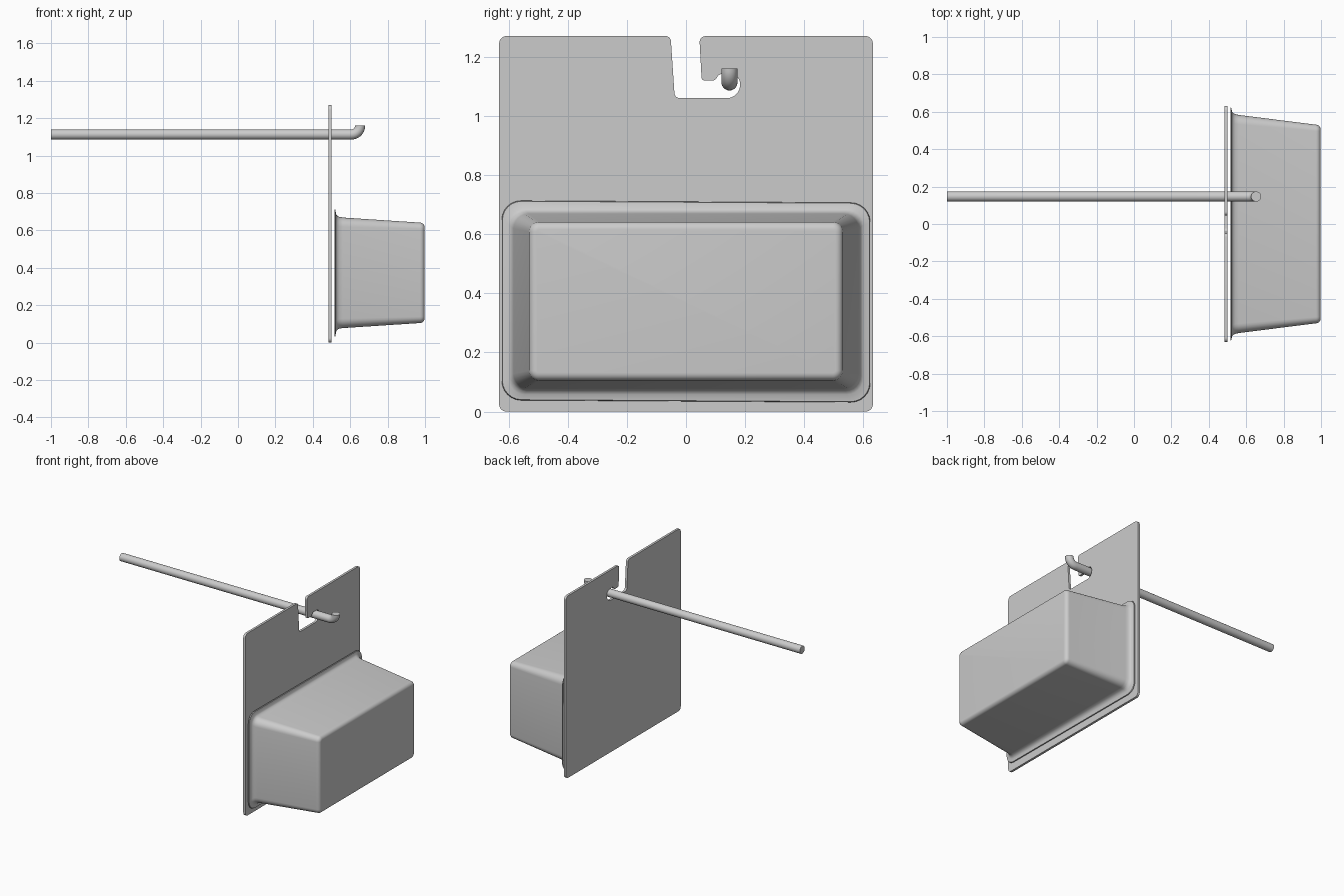
import bpy, bmesh, math
from mathutils import Vector

if "Cube" in bpy.data.objects:
    bpy.data.objects.remove(bpy.data.objects["Cube"])


def fillet(points, seg=6):
    """Round each (y, z, radius) corner of a closed outline."""
    out = []
    n = len(points)
    for i, (y, z, r) in enumerate(points):
        p = Vector((y, z))
        a = (Vector(points[i - 1][:2]) - p).normalized()
        b = (Vector(points[(i + 1) % n][:2]) - p).normalized()
        half = a.angle(b) / 2
        centre = p + (a + b).normalized() * r / math.sin(half)
        start = p + a * r / math.tan(half) - centre
        end = p + b * r / math.tan(half) - centre
        sweep = start.angle_signed(end)
        ang = math.atan2(start.y, start.x)
        for k in range(seg + 1):
            t = ang - sweep * k / seg
            out.append(centre + r * Vector((math.cos(t), math.sin(t))))
    return out


def loft(name, rings, cap_start=True, cap_end=True):
    """Skin a list of equal-length vertex rings into one object."""
    bm = bmesh.new()
    loops = [[bm.verts.new(co) for co in ring] for ring in rings]
    n = len(loops[0])
    for a, b in zip(loops, loops[1:]):
        for i in range(n):
            j = (i + 1) % n
            bm.faces.new((a[i], a[j], b[j], b[i]))
    if cap_start:
        bm.faces.new(loops[0][::-1])
    if cap_end:
        bm.faces.new(loops[-1])
    bmesh.ops.recalc_face_normals(bm, faces=bm.faces)
    mesh = bpy.data.meshes.new(name)
    bm.to_mesh(mesh)
    bm.free()
    obj = bpy.data.objects.new(name, mesh)
    bpy.context.collection.objects.link(obj)
    bpy.ops.object.select_all(action='DESELECT')
    obj.select_set(True)
    bpy.context.view_layer.objects.active = obj
    bpy.ops.object.shade_smooth_by_angle(angle=math.radians(32))
    return obj


# Backing card with a hooked hanging slot
card = fillet([
    (-0.632, 0.0, 0.025), (0.632, 0.0, 0.025), (0.632, 1.27, 0.025),
    (0.045, 1.27, 0.02), (0.053, 1.12, 0.01), (0.10, 1.12, 0.015),
    (0.11, 1.142, 0.02), (0.183, 1.142, 0.034), (0.183, 1.06, 0.045),
    (-0.038, 1.06, 0.018), (-0.052, 1.27, 0.018), (-0.632, 1.27, 0.025)])
loft("backing_card", [[(x, p.x, p.y) for p in card] for x in (0.483, 0.499)])

# Blister: flared lip, tapered walls, rounded front edge
# each section: x, half width, bottom z, top z, corner radius, tilt
sections = [
    (0.515, 0.623, 0.035, 0.710, 0.065, -0.006),
    (0.521, 0.621, 0.037, 0.708, 0.065, -0.006),
    (0.524, 0.600, 0.058, 0.686, 0.055, 0),
    (0.530, 0.593, 0.068, 0.679, 0.053, 0),
    (0.541, 0.587, 0.075, 0.673, 0.052, 0),
    (0.560, 0.583, 0.078, 0.669, 0.050, 0)]
R = 0.026
for k in range(7):
    t = math.pi / 2 * k / 6
    inset = R * (1 - math.cos(t))
    sections.append((0.972 + R * math.sin(t), 0.531 - inset, 0.105 + inset,
                     0.642 - inset, 0.034 - inset, 0))
rings = []
for x, w, z0, z1, r, tilt in sections:
    outline = fillet([(-w, z0, r), (w, z0, r), (w, z1, r), (-w, z1, r)])
    rings.append([(x, p.x, p.y + tilt * p.x) for p in outline])
loft("blister", rings, cap_start=False)

# Display peg with an upturned tip
RAD, BEND, PY, PZ, BX = 0.027, 0.047, 0.147, 1.113, 0.606
path = [(-1.0, PZ, 0.0)]
for k in range(11):
    t = math.pi / 2 * k / 10
    path.append((BX + BEND * math.sin(t), PZ + BEND * (1 - math.cos(t)), t))
rings = []
for x, z, t in path:
    ring = []
    for i in range(24):
        a = 2 * math.pi * i / 24
        up = RAD * math.sin(a)
        ring.append((x - up * math.sin(t), PY + RAD * math.cos(a),
                     z + up * math.cos(t)))
    rings.append(ring)
loft("display_peg", rings)
